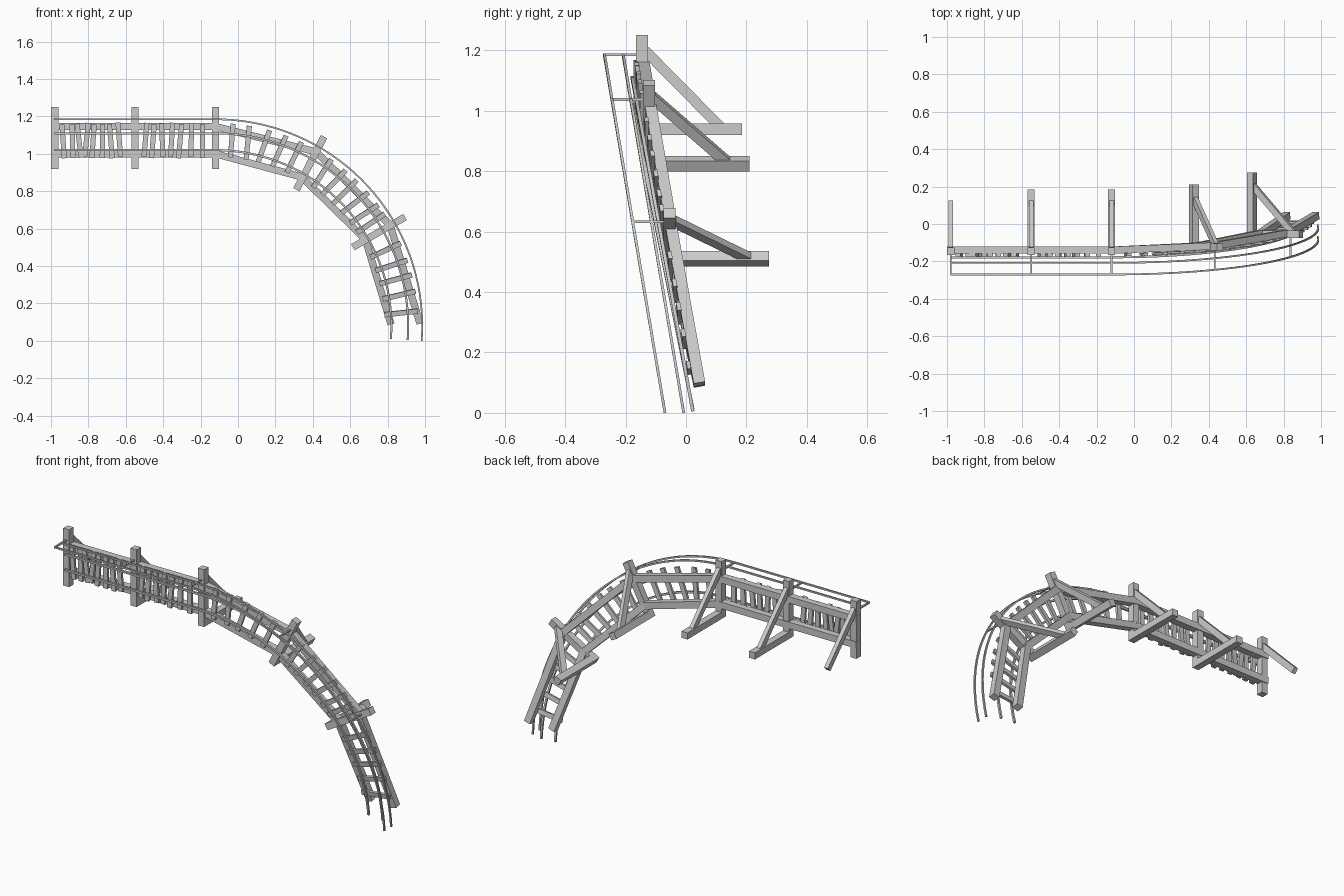
import bpy, math, random
from mathutils import Vector, Matrix

if "Cube" in bpy.data.objects:
    bpy.data.objects.remove(bpy.data.objects["Cube"])

random.seed(4)
CX, CZ, DROP = -0.12, 0.08, 0.187   # bend centre and fall of the track around the bend


def bend(r, deg, y):
    """Point on the bend at radius r, angle from vertical, falling with the bend."""
    a = math.radians(deg)
    return Vector((CX + r * math.sin(a), y + DROP * (1 - math.cos(a)), CZ + r * math.cos(a)))


def make(name, verts, faces):
    me = bpy.data.meshes.new(name)
    me.from_pydata([tuple(v) for v in verts], [], faces)
    me.update()
    ob = bpy.data.objects.new(name, me)
    bpy.context.collection.objects.link(ob)
    return ob


def beam(name, a, b, w, d, ref=(0, 1, 0), extra=0.0):
    """Box from a to b; d is its size toward ref, w is its size across."""
    a, b = Vector(a), Vector(b)
    t = (b - a).normalized()
    side = t.cross(Vector(ref)).normalized()
    up = side.cross(t)
    a, b = a - t * extra, b + t * extra
    vs = [p + side * (w / 2 * i) + up * (d / 2 * j)
          for p in (a, b) for i, j in ((-1, -1), (1, -1), (1, 1), (-1, 1))]
    return make(name, vs, [(3, 2, 1, 0), (4, 5, 6, 7), (0, 1, 5, 4), (1, 2, 6, 5),
                           (2, 3, 7, 6), (3, 0, 4, 7)])


def sweep(name, pts, w):
    """Square rail along a path."""
    vs, fs, n = [], [], len(pts)
    for i, p in enumerate(pts):
        t = (pts[min(i + 1, n - 1)] - pts[max(i - 1, 0)]).normalized()
        side = t.cross(Vector((0, 1, 0))).normalized()
        up = side.cross(t)
        vs += [p + (side * x + up * y) * w / 2 for x, y in ((-1, -1), (1, -1), (1, 1), (-1, 1))]
    for i in range(n - 1):
        for j in range(4):
            k = (j + 1) % 4
            fs.append((i * 4 + j, i * 4 + k, i * 4 + 4 + k, i * 4 + 4 + j))
    e = 4 * (n - 1)
    fs += [(3, 2, 1, 0), (e, e + 1, e + 2, e + 3)]
    return make(name, vs, fs)


# Rails: two running rails and a two-bar handrail on the outside
for name, r, y, w in (("inner_rail", 0.94, -0.178, 0.011), ("outer_rail", 1.03, -0.178, 0.011),
                      ("handrail_low", 1.105, -0.208, 0.009), ("handrail_top", 1.105, -0.270, 0.009)):
    path = [Vector((-0.98, y, CZ + r))] + [bend(r, 94.15 * i / 36, y) for i in range(37)]
    sweep(name, path, w)

# Long side beams: two straight bays and three bays around the bend
for x0, x1 in ((-1.0, -0.55), (-0.55, -0.12)):
    for z in (1.0, 1.147):
        beam("straight_beam", (x0, -0.14, z), (x1, -0.14, z), 0.038, 0.038)
for radii in ((0.92, 0.92, 0.925, 0.935), (1.066, 1.075, 1.078, 1.09)):
    nodes = []
    for r, deg, y in zip(radii, (0, 30, 60, 88.8), (-0.14, -0.118, -0.05, 0.043)):
        p = bend(r, deg, 0)
        p.y = y
        nodes.append(p)
    for i in range(3):
        beam("bend_beam", nodes[i], nodes[i + 1], 0.038, 0.038, extra=0.008)

# Sleepers, slightly crooked on the straight
for x in (-0.935, -0.885, -0.85, -0.81, -0.775, -0.725, -0.68, -0.635,
          -0.495, -0.455, -0.405, -0.355, -0.31, -0.25, -0.19):
    s, m = random.uniform(-0.012, 0.012), random.uniform(-0.006, 0.006)
    beam("sleeper", (x - s, -0.166, 0.981 + m), (x + s, -0.166, 1.162 + m), 0.027, 0.014)
for deg in (5, 10, 15, 20, 25, 35, 39.5, 44, 48.5, 53, 56.5, 66, 71, 75.5, 80.5, 86):
    s = random.uniform(-0.5, 0.5)
    a = math.radians(deg)
    # Sleepers lean with the slope of the track
    normal = Vector((DROP * math.sin(a) * math.sin(a), -1, 0)) if deg < 1 else None
    tang = bend(1, deg + 1, 0) - bend(1, deg - 1, 0)
    p, q = bend(0.905, deg - s, -0.164), bend(1.085, deg + s, -0.164)
    normal = (q - p).cross(tang).normalized()
    beam("sleeper", p, q, 0.027, 0.014, normal)

# Cross posts with rear foot, diagonal brace and handrail stanchion
# (inner end, outer end, y, foot depth or None, brace end y)
frames = (((-0.98, 0.92), (-0.98, 1.25), -0.145, None, 0.12),
          ((-0.55, 0.92), (-0.55, 1.25), -0.145, 0.185, 0.12),
          ((-0.12, 0.92), (-0.12, 1.25), -0.145, 0.185, 0.12),
          ((0.312, 0.808), (0.46, 1.092), -0.123, 0.21, 0.14),
          ((0.614, 0.501), (0.893, 0.662), -0.055, 0.275, 0.21))
for i, ((x0, z0), (x1, z1), y, foot, by) in enumerate(frames):
    a, b = Vector((x0, y, z0)), Vector((x1, y, z1))
    t = (b - a).normalized()
    beam("cross_post", a, b, 0.038, 0.04)
    if foot:
        f = a + t * 0.019
        beam("rear_foot", (f.x, y, f.z), (f.x, foot, f.z), 0.038, 0.038, t)
    low, high = a + t * 0.035, b - t * 0.06
    low.y, high.y = by - 0.015, y + 0.018
    beam("diagonal_brace", high, low, 0.024, 0.034, t, 0.012)
    h = bend(1.105, 30 * max(i - 2, 0), -0.27)
    if i < 2:
        h.x = x0
    beam("handrail_stanchion", h, (h.x, y, h.z), 0.009, 0.009, (0, 0, 1))
